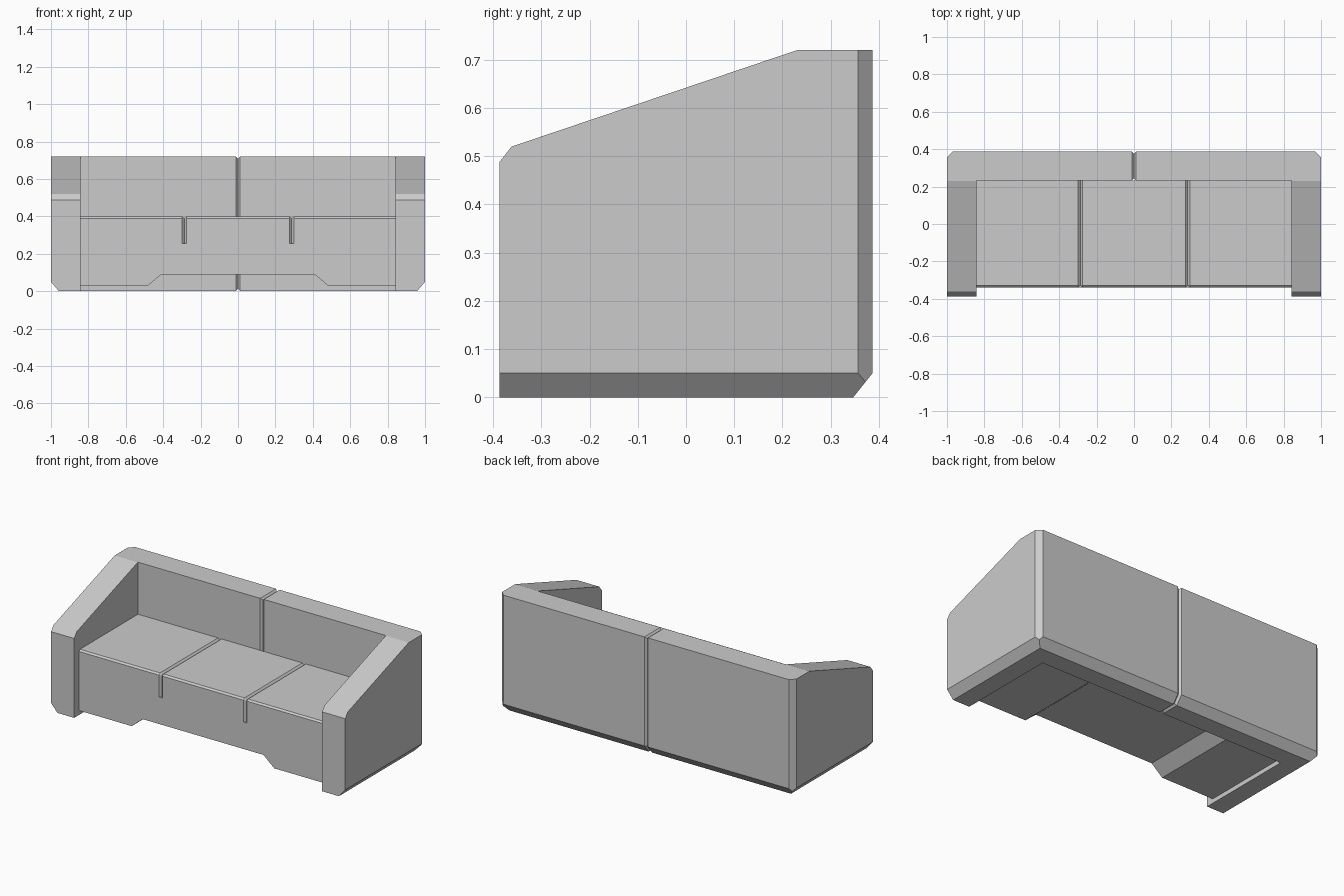
import bpy
import bmesh
from mathutils import Vector

cube = bpy.data.objects.get("Cube")
if cube:
    bpy.data.objects.remove(cube, do_unlink=True)

fabric = bpy.data.materials.new("grey fabric")
fabric.use_nodes = True
GREY = (0.6, 0.6, 0.6, 1)
fabric.diffuse_color = GREY
fabric.node_tree.nodes["Principled BSDF"].inputs["Base Color"].default_value = GREY

ARM_IN, BACK_IN, BACK_OUT, FRONT = 0.843, 0.233, 0.387, -0.34
TOP, SEAT, SEAT_LOW, SEAM = 0.72, 0.40, 0.255, 0.012


def prism(profile, axis, lo, hi):
    """Extrude a profile along x (profile is y, z) or y (profile is x, z)."""
    bm = bmesh.new()
    place = (lambda p, d: (d, *p)) if axis == "x" else (lambda p, d: (p[0], d, p[1]))
    face = bm.faces.new([bm.verts.new(place(p, lo)) for p in profile])
    out = bmesh.ops.extrude_face_region(bm, geom=[face])
    shift = Vector(place((0, 0), hi - lo))
    for v in out["geom"]:
        if isinstance(v, bmesh.types.BMVert):
            v.co += shift
    bmesh.ops.recalc_face_normals(bm, faces=bm.faces)
    return bm


def slice_off(bm, point, normal):
    """Cut away everything beyond a plane and cap the cut."""
    out = bmesh.ops.bisect_plane(bm, geom=bm.verts[:] + bm.edges[:] + bm.faces[:],
                                 plane_co=point, plane_no=normal, clear_outer=True)
    edges = [e for e in out["geom_cut"] if isinstance(e, bmesh.types.BMEdge)]
    bmesh.ops.holes_fill(bm, edges=edges)


def seam(bm, x, keep=lambda mid: True):
    """Chamfer the edges of the end face at x so neighbours meet in a V groove."""
    edges = [e for e in bm.edges if all(abs(v.co.x - x) < 1e-4 for v in e.verts)
             and keep((e.verts[0].co + e.verts[1].co) / 2)]
    bmesh.ops.bevel(bm, geom=edges, offset=SEAM, segments=1, affect="EDGES")


def finish(bm, name):
    bmesh.ops.recalc_face_normals(bm, faces=bm.faces)
    mesh = bpy.data.meshes.new(name)
    bm.to_mesh(mesh)
    bm.free()
    mesh.materials.append(fabric)
    bpy.context.collection.objects.link(bpy.data.objects.new(name, mesh))


for side, s in (("left", 1), ("right", -1)):
    # Sloping arm with chamfered outer corner and lower edge
    arm = prism([(-BACK_OUT, 0), (-BACK_OUT, 0.488), (-0.362, 0.52), (0.23, TOP),
                 (BACK_OUT, TOP), (BACK_OUT, 0.05), (0.347, 0)],
                "x", s * ARM_IN, s)
    slice_off(arm, (s, 0, 0.05), (s * 0.05, 0, -0.043))
    slice_off(arm, (s, 0.357, 0), (s, 1, 0))
    finish(arm, side + "_arm")

    # Half of the backrest, grooved at the middle
    back = prism([(BACK_IN, 0), (BACK_IN, TOP), (BACK_OUT, TOP),
                  (BACK_OUT, 0.05), (0.347, 0)], "x", 0, s * ARM_IN)
    seam(back, 0)
    finish(back, side + "_backrest")

# Seat base with a raised opening underneath
half = [(0.41, 0.09), (0.485, 0.027), (ARM_IN, 0.027), (ARM_IN, SEAT_LOW)]
base = prism(half + [(-x, z) for x, z in reversed(half)], "y", FRONT, BACK_IN)
finish(base, "seat_base")

# Three cushions with a chamfered front edge and grooves between them
JOIN = 0.287
for name, lo, hi in (("right", -ARM_IN, -JOIN), ("middle", -JOIN, JOIN),
                     ("left", JOIN, ARM_IN)):
    cushion = prism([(FRONT, SEAT_LOW), (FRONT, SEAT - 0.01), (FRONT + 0.01, SEAT),
                     (BACK_IN, SEAT), (BACK_IN, SEAT_LOW)], "x", lo, hi)
    for x in (lo, hi):
        if abs(x) < ARM_IN:
            seam(cushion, x, lambda m: m.z > SEAT_LOW + 0.01 and m.y < BACK_IN - 0.01)
    finish(cushion, name + "_seat_cushion")
